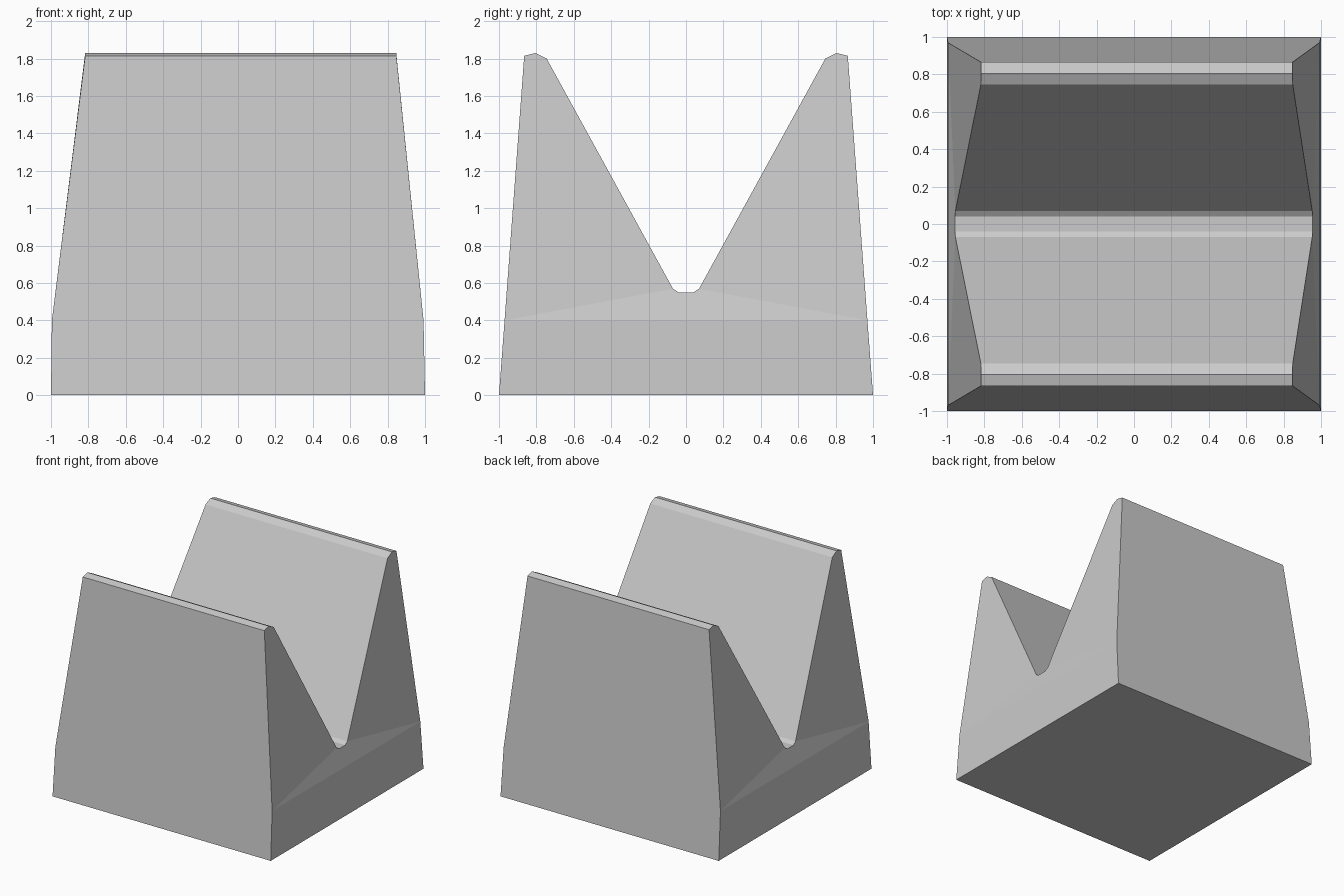
import bpy, bmesh

if "Cube" in bpy.data.objects:
    bpy.data.objects.remove(bpy.data.objects["Cube"])

# Half of the V-block section: (y, z, left x, right x)
half = [
    (1.00, 0.00, -1.000, 1.000),   # foot
    (0.97, 0.40, -0.995, 0.992),   # top of the plinth
    (0.865, 1.815, -0.817, 0.847), # outer edge of ridge
    (0.805, 1.83, -0.817, 0.847),  # ridge
    (0.745, 1.80, -0.819, 0.849),  # inner edge of ridge
    (0.07, 0.57, -0.955, 0.953),   # groove side
    (0.04, 0.55, -0.957, 0.955),   # groove floor
]
profile = half + [(-y, z, a, b) for y, z, a, b in reversed(half)]
n = len(profile)

bm = bmesh.new()
left = [bm.verts.new((a, y, z)) for y, z, a, b in profile]
right = [bm.verts.new((b, y, z)) for y, z, a, b in profile]

# Skin running along x, underside included
for i in range(n):
    j = (i + 1) % n
    bm.faces.new((left[i], left[j], right[j], right[i]))

# Faceted ends: plinth, shallow wedge under the groove, two towers
for ring in (left, right):
    for ids in ((0, 1, 12, 13), (1, 5, 6, 7, 8, 12), (1, 2, 3, 4, 5), (8, 9, 10, 11, 12)):
        bm.faces.new([ring[i] for i in ids])

bmesh.ops.recalc_face_normals(bm, faces=bm.faces)
mesh = bpy.data.meshes.new("grooved_block")
bm.to_mesh(mesh)
bm.free()
bpy.context.collection.objects.link(bpy.data.objects.new("grooved_block", mesh))
